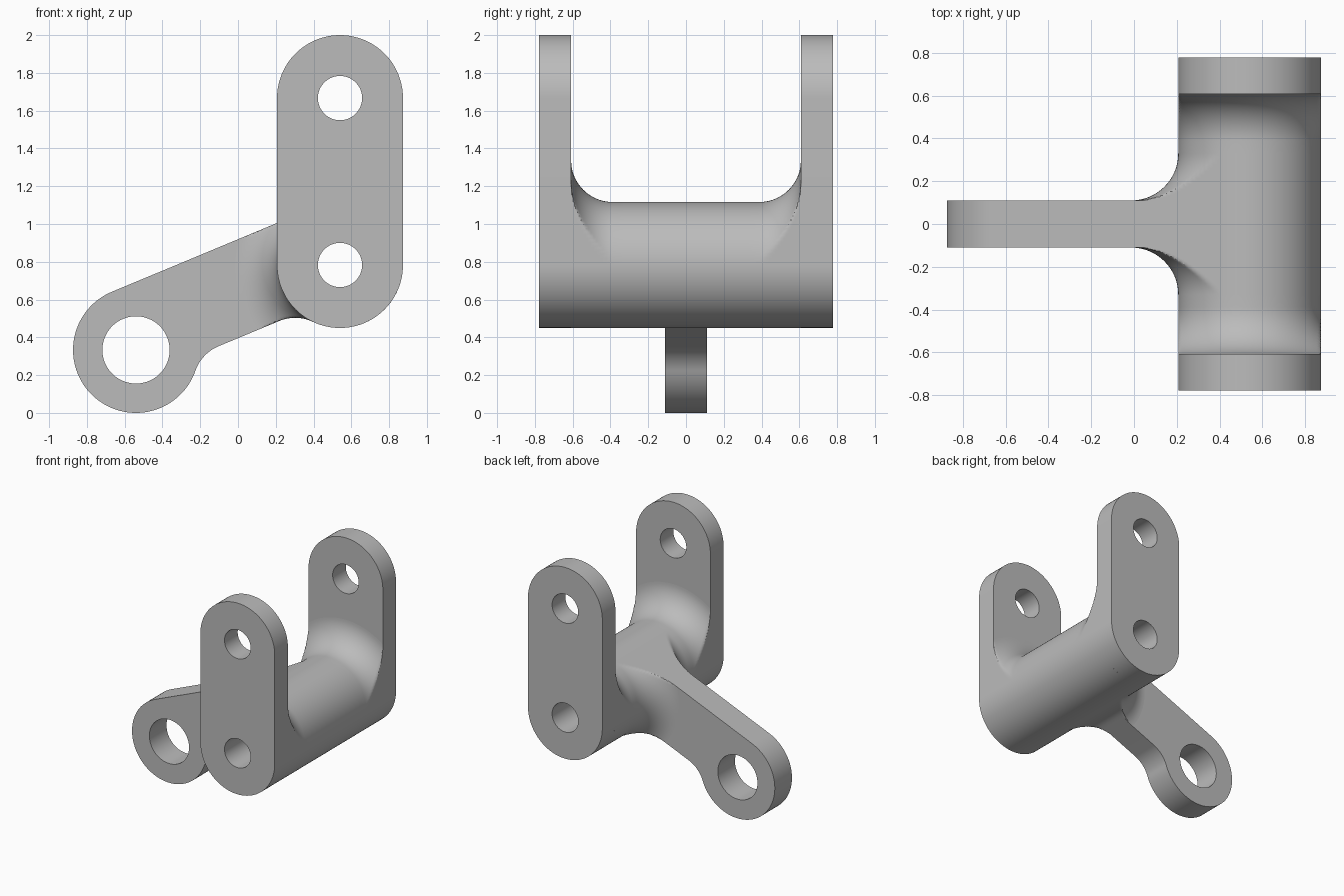
import bpy, bmesh
from math import sin, cos, pi, sqrt, atan2, hypot, radians

cube = bpy.data.objects.get("Cube")
if cube:
    bpy.data.objects.remove(cube, do_unlink=True)

# Main dimensions
R = 1 / 3                 # outer radius of tube, plates and eye
HUB = (0.54, 0.783)       # tube axis in x, z
EYE = (-0.54, R)          # eye axis in x, z
TOP = (0.54, 2 - R)       # upper plate hole in x, z
PIN, BORE = 0.117, 0.178  # hole radii
FIL = 0.22                # fillet radius
ARM = 0.11                # half thickness of arm
IN, OUT = 0.608, 0.777    # inner and outer plate faces
LOW = 0.15                # arm lower edge below its centre line
REACH = R + FIL           # outer radius of the arm fillet

axis = atan2(EYE[1] - HUB[1], EYE[0] - HUB[0])
length = hypot(EYE[0] - HUB[0], EYE[1] - HUB[1])
run = sqrt(REACH ** 2 - (LOW + FIL) ** 2)   # from hub to lower fillet centre

grey = bpy.data.materials.new("light_grey")
grey.use_nodes = True
COLOUR = (0.5, 0.5, 0.5, 1)
grey.diffuse_color = COLOUR
grey.node_tree.nodes["Principled BSDF"].inputs["Base Color"].default_value = COLOUR


def finish(bm, name):
    bmesh.ops.recalc_face_normals(bm, faces=bm.faces)
    mesh = bpy.data.meshes.new(name)
    bm.to_mesh(mesh)
    bm.free()
    mesh.materials.append(grey)
    ob = bpy.data.objects.new(name, mesh)
    bpy.context.collection.objects.link(ob)
    bpy.ops.object.select_all(action='DESELECT')
    ob.select_set(True)
    bpy.context.view_layer.objects.active = ob
    bpy.ops.object.shade_smooth_by_angle(angle=radians(30))


def arc(centre, r, start, end, n=64):
    return [(centre[0] + r * cos(start + (end - start) * i / n),
             centre[1] + r * sin(start + (end - start) * i / n)) for i in range(n + 1)]


def circle(centre, r):
    return arc(centre, r, 0, 2 * pi, 96)[:-1]


def prism(name, loops, y0, y1):
    """Fill an outline with holes and extrude it along y."""
    bm = bmesh.new()
    for loop in loops:
        vs = [bm.verts.new((x, y0, z)) for x, z in loop]
        for a, b in zip(vs, vs[1:] + vs[:1]):
            bm.edges.new((a, b))
    bmesh.ops.triangle_fill(bm, use_beauty=True, edges=bm.edges[:])
    new = bmesh.ops.extrude_face_region(bm, geom=bm.faces[:], use_keep_orig=True)["geom"]
    moved = [v for v in new if isinstance(v, bmesh.types.BMVert)]
    bmesh.ops.translate(bm, verts=moved, vec=(0, y1 - y0, 0))
    finish(bm, name)


# Side plates
stadium = arc(TOP, R, 0, pi) + arc(HUB, R, pi, 2 * pi)
for name, y0, y1 in (("front_plate", -OUT, -IN), ("back_plate", IN, OUT)):
    prism(name, [stadium, circle(TOP, PIN), circle(HUB, PIN)], y0, y1)


# Arm with eye, drawn in a frame that starts at the hub and runs to the eye
def to_world(p):
    t, v = p
    return (HUB[0] + t * cos(axis) + v * sin(axis), HUB[1] + t * sin(axis) - v * cos(axis))


neck = (length - run, -(LOW + FIL))
neck_end = atan2(-neck[1], length - neck[0])
outline = arc((length, 0), R, pi / 2, neck_end - pi, 96)
outline += arc(neck, FIL, neck_end, pi / 2, 24)[1:]
low_angle = atan2(-LOW, sqrt(REACH ** 2 - LOW ** 2))
top_angle = atan2(R, sqrt(REACH ** 2 - R ** 2))
outline += arc((0, 0), REACH, low_angle, top_angle, 40)
prism("arm_with_eye", [[to_world(p) for p in outline], circle(EYE, BORE)], -ARM, ARM)


# Tube with blended fillets, lofted along y
def flare(a):
    a = min(max(a, 0), FIL)
    return REACH - sqrt(max(FIL ** 2 - a ** 2, 0))


def plate_limit(th):
    return R / max(abs(cos(th)), 0.1) if sin(th) > 0 else R


def arm_limit(phi):
    if 0 < phi < pi / 2:
        return R / sin(phi)
    if phi <= 0 and phi > atan2(-LOW, run):
        return LOW / max(sin(-phi), 0.01)
    if phi <= 0 and phi > atan2(-LOW - FIL, run):
        along = run * cos(phi) - (LOW + FIL) * sin(phi)
        return along - sqrt(max(along ** 2 - REACH ** 2 + FIL ** 2, 0))
    return R


def radius(th, y):
    phi = (axis - th + pi) % (2 * pi) - pi
    plate = min(flare(abs(y) - IN + FIL), plate_limit(th))
    arm = min(flare(ARM + FIL - abs(y)), arm_limit(phi))
    return max(R, plate, arm)


STEPS = 20
curve = [FIL * sin(pi / 2 * i / STEPS) for i in range(STEPS + 1)]
half = [ARM + FIL - a for a in reversed(curve)] + [IN - FIL + a for a in curve]
stations = [-y for y in reversed(half)] + half
angles = [2 * pi * i / 360 for i in range(360)]
angles += [(axis - low_angle) % (2 * pi), (axis - top_angle) % (2 * pi)]
angles.sort()

bm = bmesh.new()


def ring(y, fixed=None):
    out = []
    for th in angles:
        r = fixed or radius(th, y)
        out.append(bm.verts.new((HUB[0] + r * cos(th), y, HUB[1] + r * sin(th))))
    return out


rows = [ring(-IN, PIN)] + [ring(y) for y in stations] + [ring(IN, PIN)]
for a, b in zip(rows, rows[1:] + rows[:1]):
    for i in range(len(angles)):
        bm.faces.new((a[i - 1], a[i], b[i], b[i - 1]))
finish(bm, "cross_tube")
